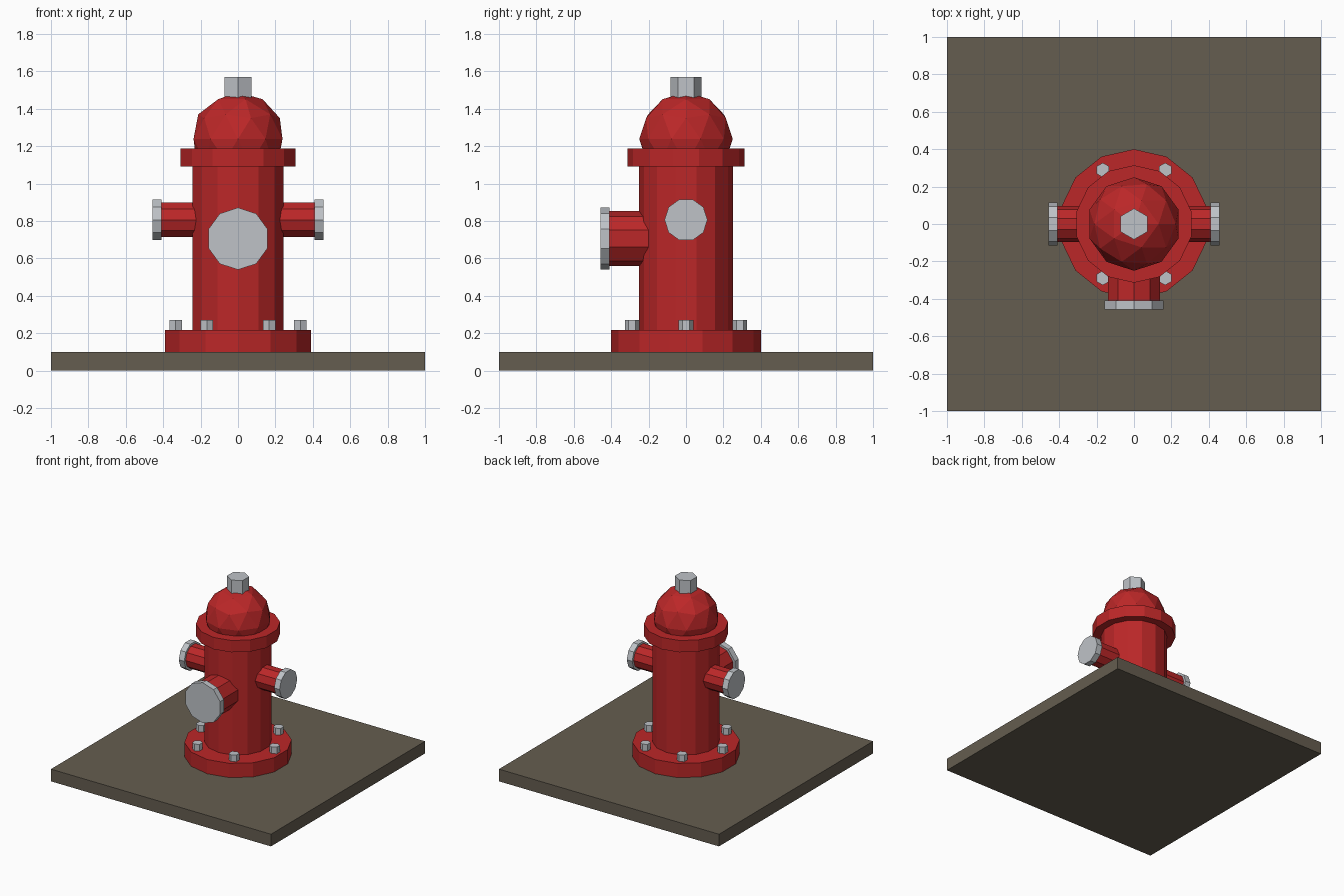
import bpy
from math import pi, cos, sin

default = bpy.data.objects.get("Cube")
if default:
    bpy.data.objects.remove(default, do_unlink=True)


def make_material(name, rgb):
    mat = bpy.data.materials.new(name)
    mat.use_nodes = True
    color = (*rgb, 1.0)
    mat.diffuse_color = color
    mat.node_tree.nodes["Principled BSDF"].inputs["Base Color"].default_value = color
    return mat


RED = make_material("red paint", (0.5, 0.02, 0.021))
STEEL = make_material("light steel", (0.52, 0.545, 0.575))
GROUND = make_material("dark stone", (0.13, 0.11, 0.08))


def finish(name, mat):
    obj = bpy.context.object
    obj.name = name
    obj.data.materials.append(mat)
    return obj


def upright(name, mat, sides, radius, z0, z1, x=0, y=0):
    """Vertical prism from height z0 to z1."""
    bpy.ops.mesh.primitive_cylinder_add(
        vertices=sides, radius=radius, depth=z1 - z0, location=(x, y, (z0 + z1) / 2))
    return finish(name, mat)


def outlet(name, mat, radius, start, end, z, direction):
    """Ten-sided prism lying along a horizontal direction."""
    dx, dy = direction
    mid = (start + end) / 2
    bpy.ops.mesh.primitive_cylinder_add(
        vertices=10, radius=radius, depth=end - start, location=(dx * mid, dy * mid, z),
        rotation=(-dy * pi / 2, dx * pi / 2, 0))
    return finish(name, mat)


# Ground slab
bpy.ops.mesh.primitive_cube_add(size=1, location=(0, 0, 0.05))
slab = finish("ground_slab", GROUND)
slab.scale = (2, 2, 0.1)

# Barrel with flanges
upright("base_flange", RED, 14, 0.4, 0.1, 0.217)
upright("barrel", RED, 14, 0.25, 0.2, 1.1)
upright("collar", RED, 14, 0.314, 1.09, 1.187)

# Faceted dome and top nut
bpy.ops.mesh.primitive_ico_sphere_add(subdivisions=2, radius=0.25, location=(0, 0, 1.238))
finish("dome", RED)
upright("top_nut", STEEL, 6, 0.083, 1.44, 1.57)

# Ring of flange bolts
for i in range(6):
    a = i * pi / 3
    upright(f"flange_bolt_{i + 1}", STEEL, 6, 0.039, 0.2, 0.271, 0.333 * cos(a), 0.333 * sin(a))

# Side and front outlets with caps
for side, direction, radius, cap_radius, z in (
        ("left", (1, 0), 0.097, 0.115, 0.806),
        ("right", (-1, 0), 0.097, 0.115, 0.806),
        ("front", (0, -1), 0.147, 0.166, 0.705)):
    outlet(f"{side}_outlet", RED, radius, 0.1, 0.42, z, direction)
    outlet(f"{side}_cap", STEEL, cap_radius, 0.409, 0.458, z, direction)
